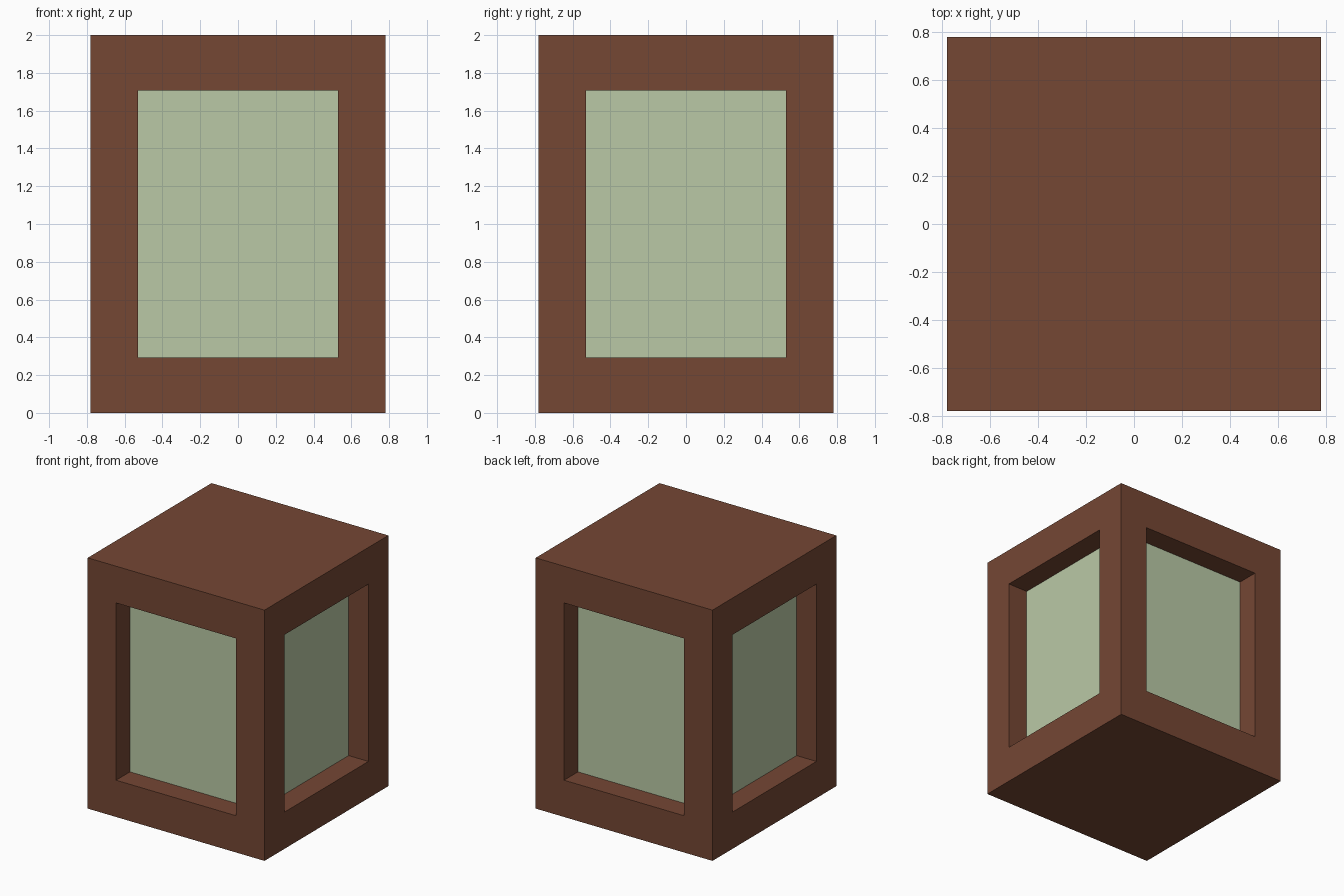
import bpy

if "Cube" in bpy.data.objects:
    bpy.data.objects.remove(bpy.data.objects["Cube"])

WIDTH, HEIGHT = 1.56, 2.0
OPEN_W, OPEN_H = 1.06, 1.414   # window opening
RECESS = 0.175                 # pane depth behind the frame face


def material(name, rgb):
    mat = bpy.data.materials.new(name)
    mat.diffuse_color = (*rgb, 1)
    mat.use_nodes = True
    mat.node_tree.nodes["Principled BSDF"].inputs["Base Color"].default_value = mat.diffuse_color
    return mat


def box(name, size, mat=None):
    bpy.ops.mesh.primitive_cube_add(size=1, location=(0, 0, HEIGHT / 2))
    obj = bpy.context.object
    obj.name = name
    obj.scale = size
    bpy.ops.object.transform_apply(location=False, rotation=False, scale=True)
    if mat:
        obj.data.materials.append(mat)
    return obj


brown = material("brown_frame", (0.178, 0.063, 0.034))
green = material("pale_green_pane", (0.491, 0.584, 0.381))

# Outer frame with a window opening through each pair of sides
frame = box("frame", (WIDTH, WIDTH, HEIGHT), brown)
for name, size in (("front_back_cutter", (OPEN_W, 2, OPEN_H)),
                   ("left_right_cutter", (2, OPEN_W, OPEN_H))):
    cutter = box(name, size, brown)
    cutter.hide_render = True
    cutter.display_type = 'WIRE'
    mod = frame.modifiers.new(name, 'BOOLEAN')
    mod.operation = 'DIFFERENCE'
    mod.solver = 'EXACT'
    mod.object = cutter

# Inner core, forming the four recessed panes
core = WIDTH - 2 * RECESS
box("window_panes", (core, core, OPEN_H + 0.1), green)
